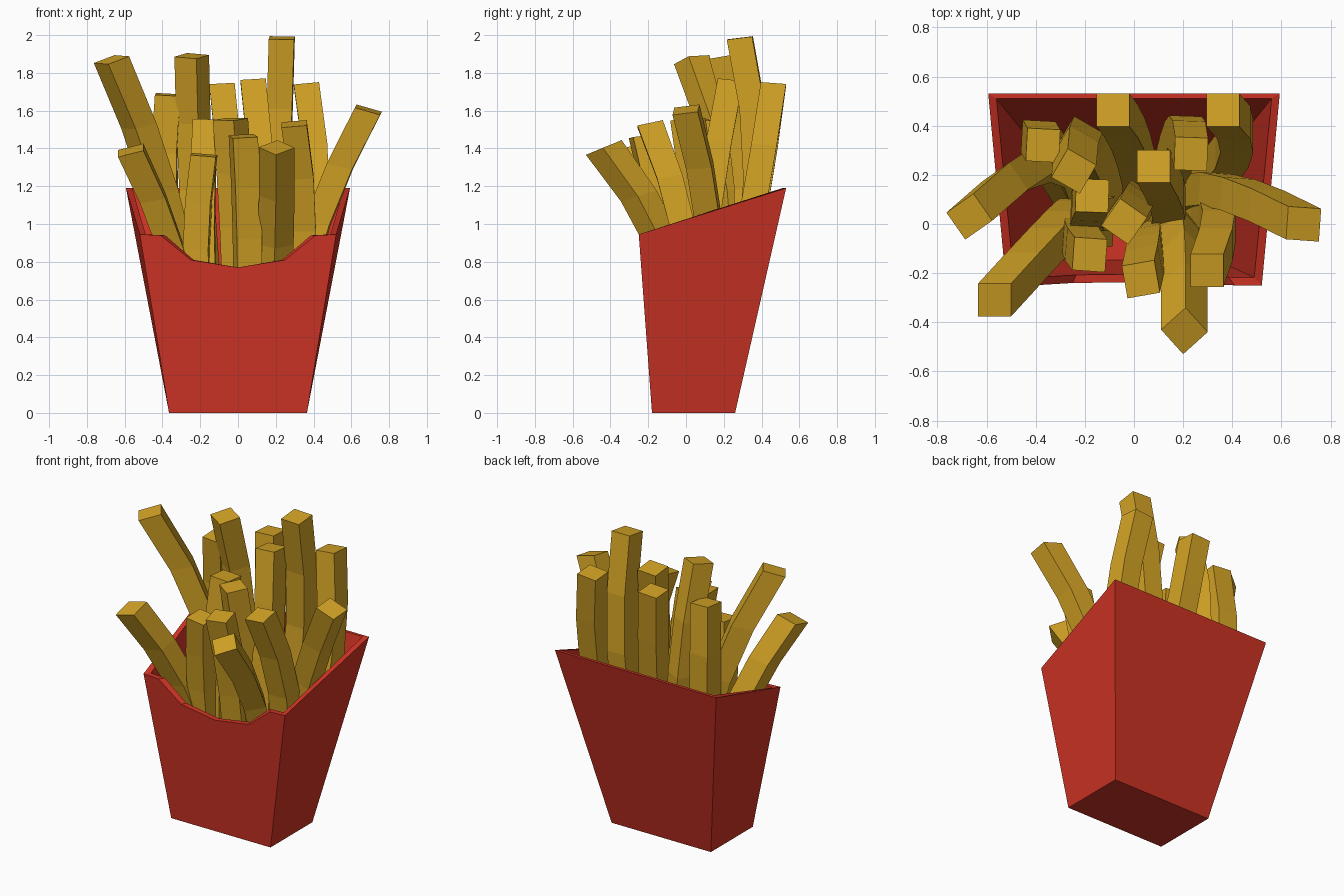
import bpy, bmesh, math
from mathutils import Vector

if "Cube" in bpy.data.objects:
    bpy.data.objects.remove(bpy.data.objects["Cube"])


def material(name, rgb):
    m = bpy.data.materials.new(name)
    m.diffuse_color = (*rgb, 1)
    m.use_nodes = True
    m.node_tree.nodes["Principled BSDF"].inputs["Base Color"].default_value = m.diffuse_color
    return m


RED = material("carton red", (0.62, 0.033, 0.018))
GOLD = material("fried gold", (0.66, 0.37, 0.019))


def finish(bm, name, mat):
    bmesh.ops.recalc_face_normals(bm, faces=bm.faces)
    me = bpy.data.meshes.new(name)
    bm.to_mesh(me)
    bm.free()
    me.materials.append(mat)
    ob = bpy.data.objects.new(name, me)
    bpy.context.collection.objects.link(ob)


# Carton: tapered outer and inner skins joined by a rim with a dipped front
half_front = [(0.25, 0.81), (0.41, 0.94), (0.52, 0.945)]
front = [(-x, z) for x, z in reversed(half_front)] + [(0, 0.77)] + half_front


def skin(bm, t, floor):
    """One skin of the carton, inset by t; returns its rim loop."""
    k = 1 - 1.8 * t
    rim = [bm.verts.new((x * k, -0.18 - 0.07 * z / 0.945 + t, z)) for x, z in front]
    rim += [bm.verts.new((s * (0.593 - t), 0.53 - 0.6 * t, 1.19)) for s in (1, -1)]
    x = 0.365 - t
    fl, fr, br, bl = [bm.verts.new((a, b, floor)) for a, b in
                      ((-x, -0.18 + t), (x, -0.18 + t), (x, 0.26 - t), (-x, 0.26 - t))]
    n = len(front)
    bm.faces.new([fl, fr] + rim[n - 1::-1])       # front
    bm.faces.new([fr, br, rim[n], rim[n - 1]])    # right
    bm.faces.new([br, bl, rim[n + 1], rim[n]])    # back
    bm.faces.new([bl, fl, rim[0], rim[n + 1]])    # left
    bm.faces.new([fl, bl, br, fr])                # base
    return rim


bm = bmesh.new()
outer, inner = skin(bm, 0, 0), skin(bm, 0.033, 0.035)
for i in range(len(outer)):
    j = (i + 1) % len(outer)
    bm.faces.new([outer[i], outer[j], inner[j], inner[i]])
finish(bm, "carton", RED)


# Fries: square bars bent along a parabola through tip, rim level and foot
def fry(name, tip, mid, foot, rot=0, w=0.067, z_mid=0.9, z_foot=0.12):
    a, b, c = Vector(foot), Vector(mid), Vector(tip[:2])
    z0, z1, z2 = z_foot, z_mid, tip[2]

    def at(z):
        return (a * (z - z1) * (z - z2) / ((z0 - z1) * (z0 - z2))
                + b * (z - z0) * (z - z2) / ((z1 - z0) * (z1 - z2))
                + c * (z - z0) * (z - z1) / ((z2 - z0) * (z2 - z1)))

    bm = bmesh.new()
    rings = []
    steps = 5
    for i in range(steps + 1):
        z = z0 + (z2 - z0) * i / steps
        p = at(z)
        lean = (at(z + 0.01) - at(z - 0.01)) / 0.02
        ring = []
        for q in range(4):
            ang = math.radians(rot + 45 + 90 * q)
            o = Vector((math.cos(ang), math.sin(ang))) * w * math.sqrt(2)
            ring.append(bm.verts.new((p.x + o.x, p.y + o.y, z - 0.5 * lean.dot(o))))
        rings.append(ring)
    for r, s in zip(rings, rings[1:]):
        for q in range(4):
            bm.faces.new([r[q], r[(q + 1) % 4], s[(q + 1) % 4], s[q]])
    bm.faces.new(rings[0][::-1])
    bm.faces.new(rings[-1])
    finish(bm, name, GOLD)


# tip (x, y, z), position at rim level, position at the foot, turn in degrees
fries = [
    ((-0.67, 0.03, 1.87), (-0.34, 0.26), (-0.24, 0.17), 35),
    ((-0.568, -0.31, 1.39), (-0.365, -0.09), (-0.23, 0.04), 0),
    ((-0.37, 0.32, 1.685), (-0.38, 0.34), (-0.26, 0.15), -3),
    ((-0.245, 0.215, 1.89), (-0.20, 0.34), (-0.12, 0.14), -30),
    ((-0.085, 0.463, 1.74), (-0.01, 0.33), (0.03, 0.15), 0),
    ((0.08, 0.235, 1.76), (0.14, 0.10), (0.12, 0.05), 0),
    ((0.232, 0.285, 1.985), (0.19, 0.35), (0.14, 0.15), -2),
    ((0.362, 0.463, 1.74), (0.41, 0.32), (0.26, 0.15), 0),
    ((0.69, 0.0, 1.605), (0.385, 0.13), (0.25, 0.10), -4),
    ((-0.17, 0.115, 1.55), (-0.19, 0.05), (-0.14, 0.05), -2),
    ((-0.04, 0.01, 1.555), (0.0, 0.08), (0.02, 0.06), 55),
    ((-0.18, -0.125, 1.365), (-0.22, -0.06), (-0.15, -0.02), -4),
    ((0.028, -0.225, 1.465), (0.05, -0.11), (0.04, -0.05), 10),
    ((0.205, -0.435, 1.405), (0.20, -0.12), (0.15, -0.03), 42),
    ((0.297, -0.19, 1.53), (0.345, 0.0), (0.24, 0.02), 0),
]
for i, (tip, mid, foot, rot) in enumerate(fries, 1):
    fry(f"fry_{i:02d}", tip, mid, foot, rot)
